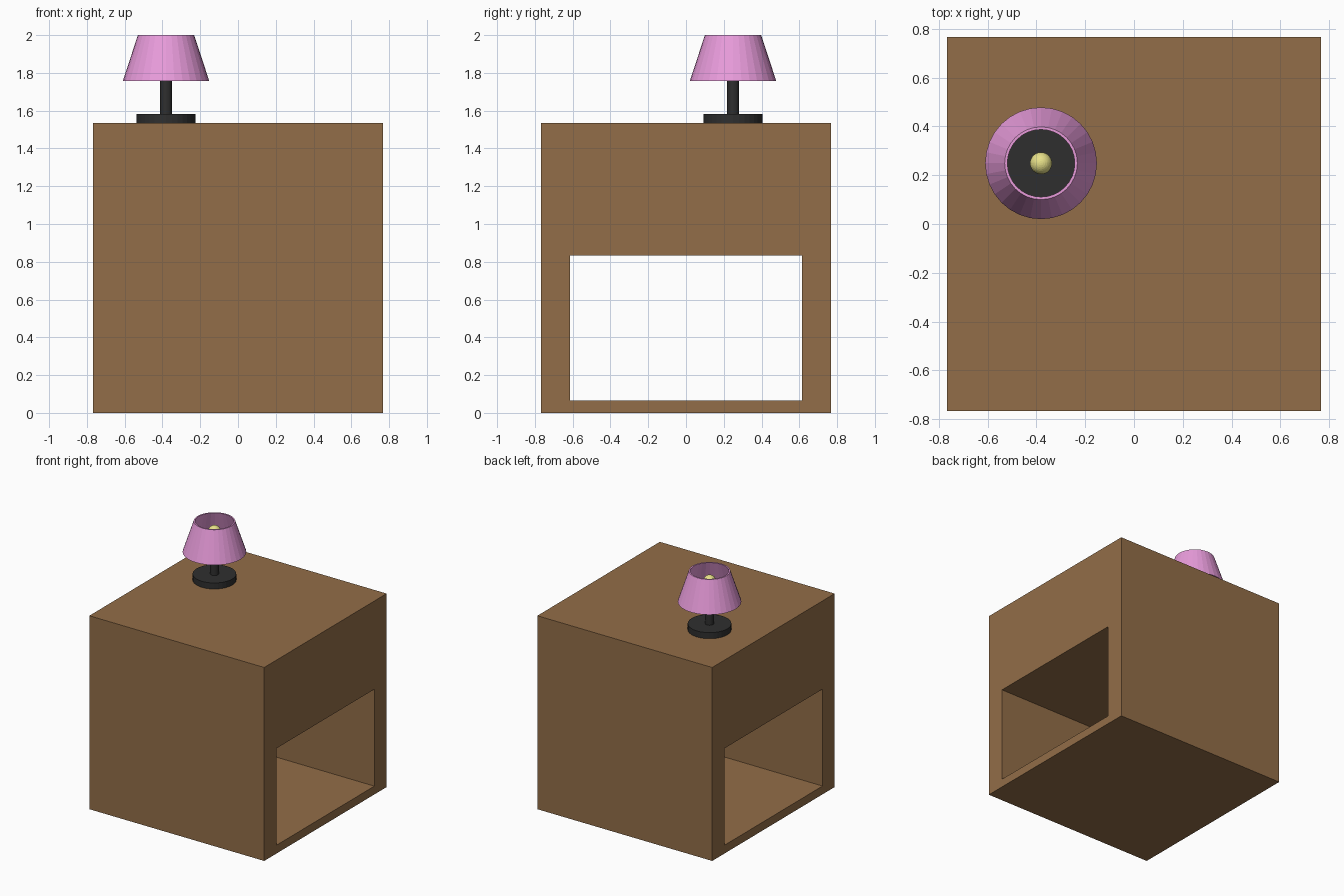
import bpy, bmesh, math

if "Cube" in bpy.data.objects:
    bpy.data.objects.remove(bpy.data.objects["Cube"])

LAMP_X, LAMP_Y, TOP = -0.381, 0.249, 1.534


def material(name, rgb):
    mat = bpy.data.materials.new(name)
    mat.diffuse_color = (*rgb, 1)
    mat.use_nodes = True
    mat.node_tree.nodes["Principled BSDF"].inputs["Base Color"].default_value = mat.diffuse_color
    return mat


def make_object(name, bm, mat):
    bmesh.ops.recalc_face_normals(bm, faces=bm.faces)
    mesh = bpy.data.meshes.new(name)
    bm.to_mesh(mesh)
    bm.free()
    mesh.materials.append(mat)
    ob = bpy.data.objects.new(name, mesh)
    bpy.context.collection.objects.link(ob)
    return ob


def lathe(name, profile, mat, closed=False, sides=32):
    """Spin a (radius, z) profile around the lamp axis."""
    bm = bmesh.new()
    verts = [bm.verts.new((LAMP_X + r, LAMP_Y, z)) for r, z in profile]
    pairs = list(zip(verts, verts[1:]))
    if closed:
        pairs.append((verts[-1], verts[0]))
    edges = [bm.edges.new(p) for p in pairs]
    bmesh.ops.spin(bm, geom=verts + edges, cent=(LAMP_X, LAMP_Y, 0), axis=(0, 0, 1),
                   angle=math.tau, steps=sides, use_duplicate=False)
    bmesh.ops.remove_doubles(bm, verts=bm.verts, dist=1e-5)
    return make_object(name, bm, mat)


wood = material("wood", (0.29, 0.155, 0.065))
black = material("black", (0.028, 0.028, 0.028))
pink = material("pink", (0.81, 0.33, 0.71))
yellow = material("yellow", (0.80, 0.75, 0.25))

# Cabinet: side frame with a rectangular opening, running right through along x
half = 0.767
outer = [(-half, 0), (half, 0), (half, TOP), (-half, TOP)]
inner = [(-0.615, 0.066), (0.613, 0.066), (0.613, 0.834), (-0.615, 0.834)]
bm = bmesh.new()
rings = [[[bm.verts.new((x, y, z)) for y, z in loop] for loop in (outer, inner)]
         for x in (-half, half)]
(lo, li), (ro, ri) = rings
for i in range(4):
    j = (i + 1) % 4
    for a, b in ((lo, li), (ro, ri), (lo, ro), (li, ri)):
        bm.faces.new((a[i], a[j], b[j], b[i]))
make_object("bedside_cabinet", bm, wood)

# Lamp foot and stem
lathe("lamp_base", [(0, TOP), (0.157, TOP), (0.157, 1.582), (0, 1.582)], black)
lathe("lamp_stem", [(0, 1.58), (0.031, 1.58), (0.031, 1.89), (0, 1.89)], black)

# Tapered open shade with a thin wall
lathe("lamp_shade", [(0.229, 1.757), (0.149, 2.0), (0.138, 2.0), (0.218, 1.757)], pink, closed=True)

# Bulb
bm = bmesh.new()
bmesh.ops.create_uvsphere(bm, u_segments=32, v_segments=16, radius=0.045)
bmesh.ops.translate(bm, verts=bm.verts, vec=(LAMP_X, LAMP_Y, 1.92))
make_object("lamp_bulb", bm, yellow)
